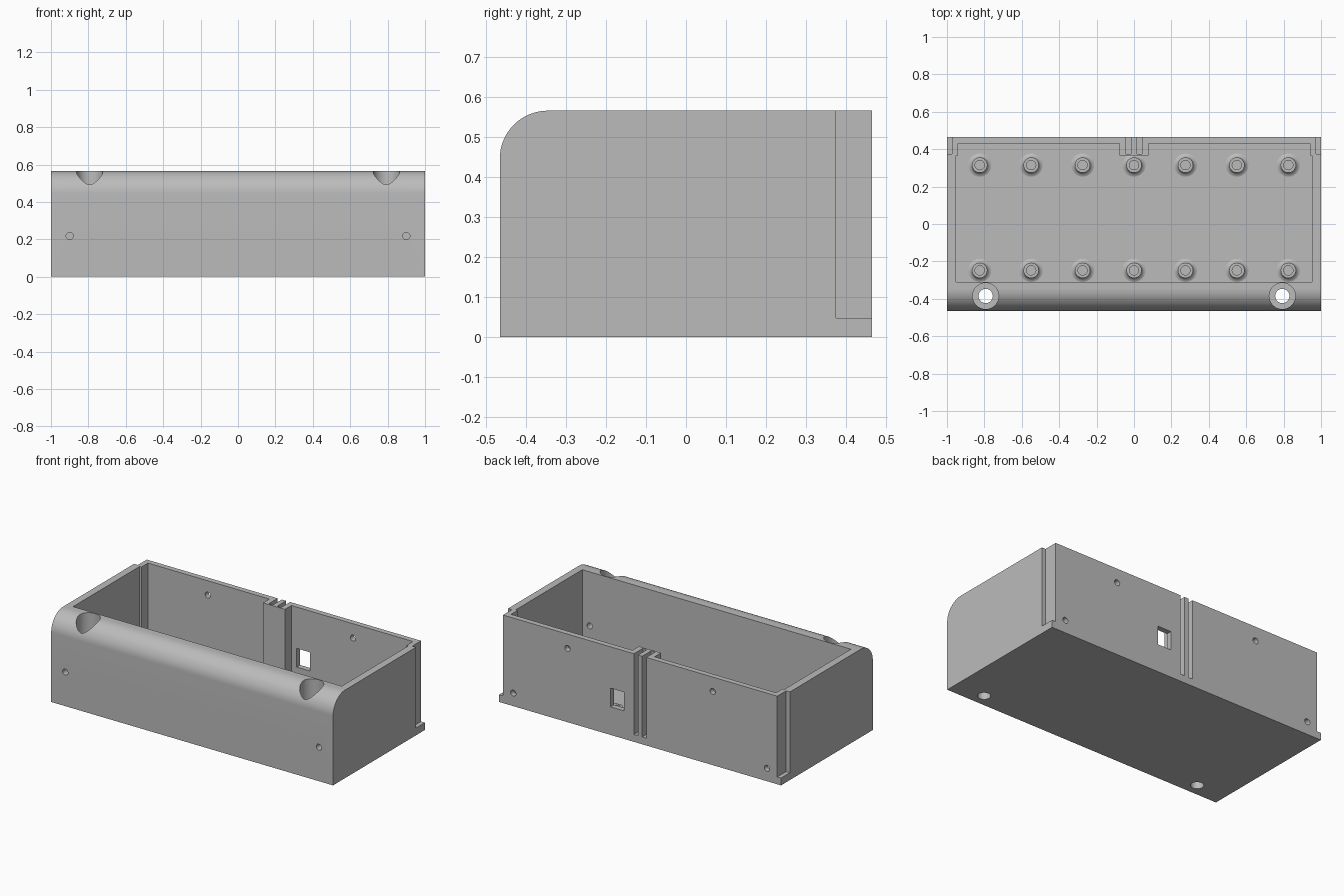
import bpy, bmesh, math
from mathutils import Matrix, Vector

if "Cube" in bpy.data.objects:
    bpy.data.objects.remove(bpy.data.objects["Cube"])

grey = bpy.data.materials.new("plain_grey")
grey.diffuse_color = (0.5, 0.5, 0.5, 1)
grey.use_nodes = True
grey.node_tree.nodes["Principled BSDF"].inputs["Base Color"].default_value = grey.diffuse_color

FLOOR, TOP, BACK = 0.047, 0.565, 0.465


def finish(name, bm):
    bmesh.ops.remove_doubles(bm, verts=bm.verts, dist=1e-6)
    bmesh.ops.recalc_face_normals(bm, faces=bm.faces)
    me = bpy.data.meshes.new(name)
    bm.to_mesh(me)
    bm.free()
    me.materials.append(grey)
    ob = bpy.data.objects.new(name, me)
    bpy.context.collection.objects.link(ob)
    return ob


def prism(name, points, along):
    """Extrude a closed outline of 3D points along a vector."""
    bm = bmesh.new()
    face = bm.faces.new([bm.verts.new(p) for p in points])
    ext = bmesh.ops.extrude_face_region(bm, geom=[face])
    moved = [g for g in ext["geom"] if isinstance(g, bmesh.types.BMVert)]
    bmesh.ops.translate(bm, verts=moved, vec=Vector(along))
    return finish(name, bm)


def box(name, x0, x1, y0, y1, z0, z1):
    return prism(name, [(x0, y0, z0), (x1, y0, z0), (x1, y1, z0), (x0, y1, z0)],
                 (0, 0, z1 - z0))


def rod(name, centre, radius, length, axis="Z", sides=32):
    bm = bmesh.new()
    rot = Matrix.Rotation(math.pi / 2, 4, "X") if axis == "Y" else Matrix()
    bmesh.ops.create_cone(bm, cap_ends=True, segments=sides, radius1=radius,
                          radius2=radius, depth=length,
                          matrix=Matrix.Translation(centre) @ rot)
    return finish(name, bm)


def smooth(ob):
    bpy.ops.object.select_all(action="DESELECT")
    ob.select_set(True)
    bpy.context.view_layer.objects.active = ob
    bpy.ops.object.shade_smooth_by_angle(angle=math.radians(30))


# Housing block with a rounded front top edge
R = 0.12
side = [(-1, BACK, 0), (-1, BACK, TOP)]
for i in range(17):
    a = math.pi / 2 * (1 + i / 16)
    side.append((-1, -BACK + R + R * math.cos(a), TOP - R + R * math.sin(a)))
side.append((-1, -BACK, 0))
housing = prism("housing", side, (2, 0, 0))

# Cavity outline, stepped around the corner posts and the centre block
half = [(0.953, -0.31), (0.953, 0.365), (0.94, 0.365), (0.94, 0.43),
        (0.078, 0.43), (0.078, 0.365)]
outline = half + [(-x, y) for x, y in reversed(half)]
cutters = [prism("cavity", [(x, y, FLOOR) for x, y in outline], (0, 0, 1))]

for s in (-1, 1):
    # corner rebates and centre slots in the back
    cutters.append(box("rebate", *sorted((s * 0.973, s * 1.1)), 0.375, 0.6, FLOOR, 0.8))
    cutters.append(box("slot", *sorted((s * 0.015, s * 0.044)), 0.375, 0.6, FLOOR, 0.8))
    # vertical screw holes with deep counterbores
    cutters.append(rod("screw_hole", (s * 0.793, -0.385, 0.2), 0.038, 0.8))
    cutters.append(rod("counterbore", (s * 0.793, -0.385, 0.55), 0.07, 0.6, sides=48))
    # small holes through the front and back walls
    cutters.append(rod("front_hole", (s * 0.9, -0.4, 0.218), 0.019, 0.3, "Y"))
    cutters.append(rod("upper_back_hole", (s * 0.515, 0.45, 0.473), 0.019, 0.1, "Y"))
    cutters.append(rod("lower_back_hole", (s * 0.9, 0.45, 0.083), 0.019, 0.1, "Y"))
# cable window in the back wall
cutters.append(box("window", 0.115, 0.21, 0.40, 0.6, 0.18, 0.30))

bpy.context.view_layer.objects.active = housing
for c in cutters:
    c.hide_render = True
    m = housing.modifiers.new(c.name, "BOOLEAN")
    m.operation, m.solver, m.object = "DIFFERENCE", "EXACT", c
    bpy.ops.object.modifier_apply(modifier=m.name)
for c in cutters:
    bpy.data.objects.remove(c)
smooth(housing)

# Hollow screw posts with flared feet, in two rows on the floor
profile = [(0.062, 0.0), (0.052, 0.004), (0.045, 0.011), (0.041, 0.022),
           (0.041, 0.06), (0.025, 0.06), (0.025, 0.015), (0.0, 0.015)]


def post(x, y):
    bm = bmesh.new()
    vs = [bm.verts.new((r, 0, z)) for r, z in profile]
    es = [bm.edges.new(p) for p in zip(vs, vs[1:])]
    bmesh.ops.spin(bm, geom=vs + es, cent=(0, 0, 0), axis=(0, 0, 1),
                   angle=2 * math.pi, steps=24)
    ob = finish("screw_post", bm)
    ob.location = (x, y, FLOOR)
    smooth(ob)


for i in range(-3, 4):
    for y in (-0.248, 0.315):
        post(i * 0.275, y)
